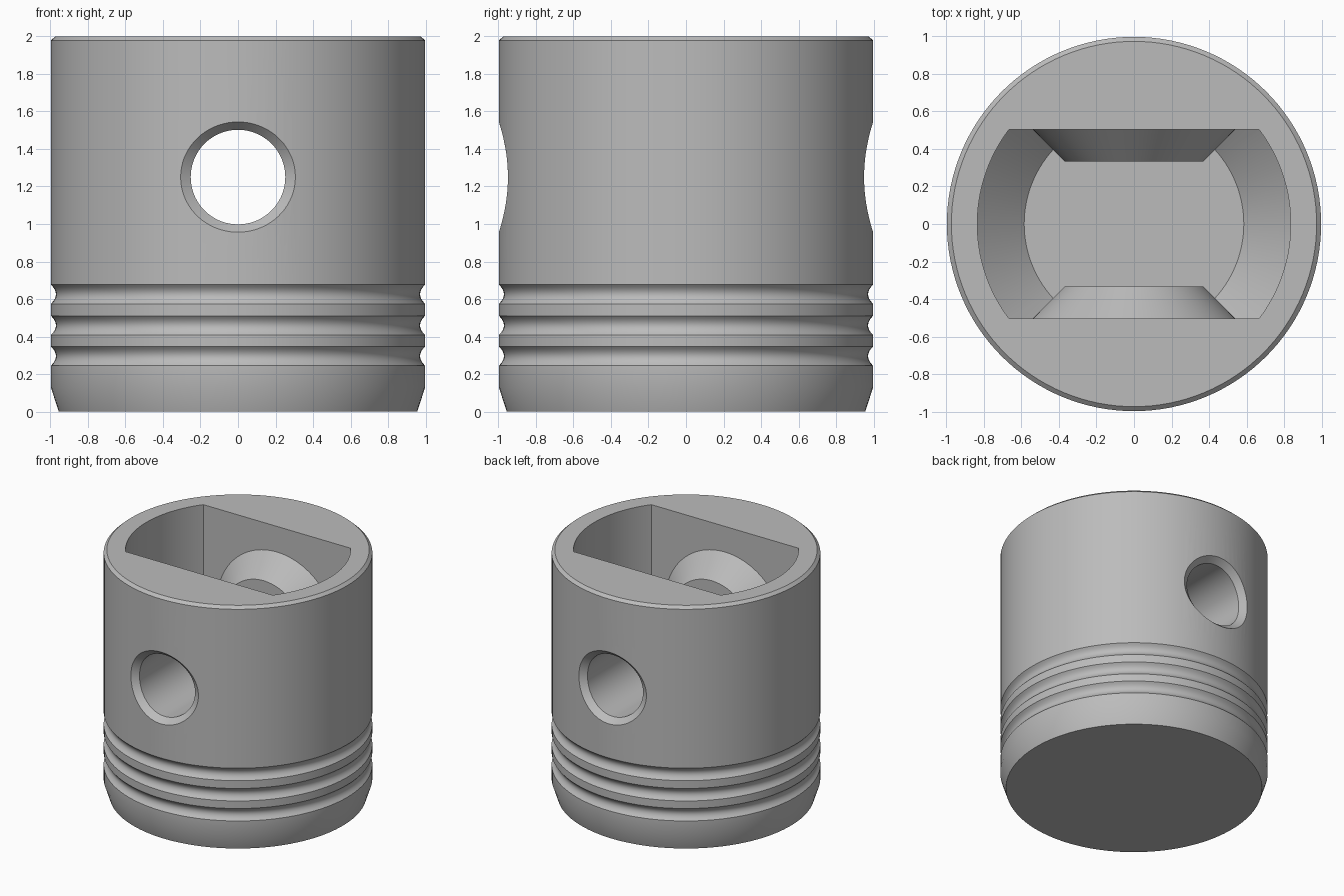
import bpy, bmesh
from math import sin, cos, pi, sqrt, radians
from mathutils import Matrix

if "Cube" in bpy.data.objects:
    bpy.data.objects.remove(bpy.data.objects["Cube"])

R = 0.997          # outer radius
PIN_Z = 1.25       # height of the pin bore
SEGMENTS = 128

metal = bpy.data.materials.new("grey metal")
metal.use_nodes = True
grey = (0.5, 0.5, 0.5, 1)
metal.diffuse_color = grey
metal.node_tree.nodes["Principled BSDF"].inputs["Base Color"].default_value = grey


def loft(name, rings):
    """Closed solid skinned through equal-length rings of points."""
    bm = bmesh.new()
    loops = [[bm.verts.new(p) for p in ring] for ring in rings]
    for a, b in zip(loops, loops[1:]):
        for i in range(len(a)):
            j = (i + 1) % len(a)
            bm.faces.new((a[i], a[j], b[j], b[i]))
    bm.faces.new(loops[0][::-1])
    bm.faces.new(loops[-1])
    bmesh.ops.recalc_face_normals(bm, faces=bm.faces)
    mesh = bpy.data.meshes.new(name)
    bm.to_mesh(mesh)
    bm.free()
    mesh.materials.append(metal)
    obj = bpy.data.objects.new(name, mesh)
    bpy.context.collection.objects.link(obj)
    return obj


def lathe(name, profile, segments=SEGMENTS):
    angles = [2 * pi * i / segments for i in range(segments)]
    return loft(name, [[(r * cos(a), r * sin(a), z) for a in angles] for r, z in profile])


def boolean(target, tool, operation):
    """Apply a boolean and discard the tool."""
    tool.hide_render = True
    mod = target.modifiers.new(operation.lower(), "BOOLEAN")
    mod.operation, mod.solver, mod.object = operation, "EXACT", tool
    bpy.context.view_layer.objects.active = target
    bpy.ops.object.modifier_apply(modifier=mod.name)
    bpy.data.objects.remove(tool)


# Outer body: tapered crown, three rounded ring grooves, chamfered skirt rim
profile = [(0.955, 0), (R, 0.13)]
for groove_z in (0.296, 0.46, 0.626):
    for i in range(9):
        t = i / 4 - 1
        profile.append((R - 0.027 * (1 - t * t), groove_z + 0.051 * t))
profile += [(R, 1.978), (R - 0.024, 2)]
piston = lathe("piston_body", profile)

# Hollow: round pocket with a sloping floor edge, limited by two flat walls
hollow = lathe("hollow_cutter", [(0.585, 0.38), (0.835, 0.63), (0.835, 2.2)])
slab = loft("slab_cutter", [[(x, y, z) for x, y in ((-1, -0.503), (1, -0.503), (1, 0.503), (-1, 0.503))]
                            for z in (0, 3)])
boolean(hollow, slab, "INTERSECT")

# Conical pin bosses standing on the flat walls
for side in (-1, 1):
    boss = lathe("boss", [(0.64, -0.1), (0.37, 0.17)], 96)
    boss.data.transform(Matrix.Translation((0, side * 0.503, PIN_Z))
                        @ Matrix.Rotation(side * pi / 2, 4, "X"))
    boolean(hollow, boss, "DIFFERENCE")
boolean(piston, hollow, "DIFFERENCE")


# Pin bore with chamfered mouths that follow the outer surface
def bore_ring(side, t):
    ring = []
    for i in range(72):
        a = 2 * pi * i / 72
        x = (0.252 + 0.053 * t) * cos(a)
        z = (0.252 + 0.042 * t) * sin(a)
        ring.append((x, side * (sqrt(R * R - x * x) - 0.05 + 0.05 * t), PIN_Z + z))
    return ring


bore = loft("bore_cutter", [bore_ring(-1, 1.6), bore_ring(-1, 0), bore_ring(1, 0), bore_ring(1, 1.6)])
boolean(piston, bore, "DIFFERENCE")

bpy.ops.object.select_all(action="DESELECT")
piston.select_set(True)
bpy.context.view_layer.objects.active = piston
bpy.ops.object.shade_smooth_by_angle(angle=radians(25))
